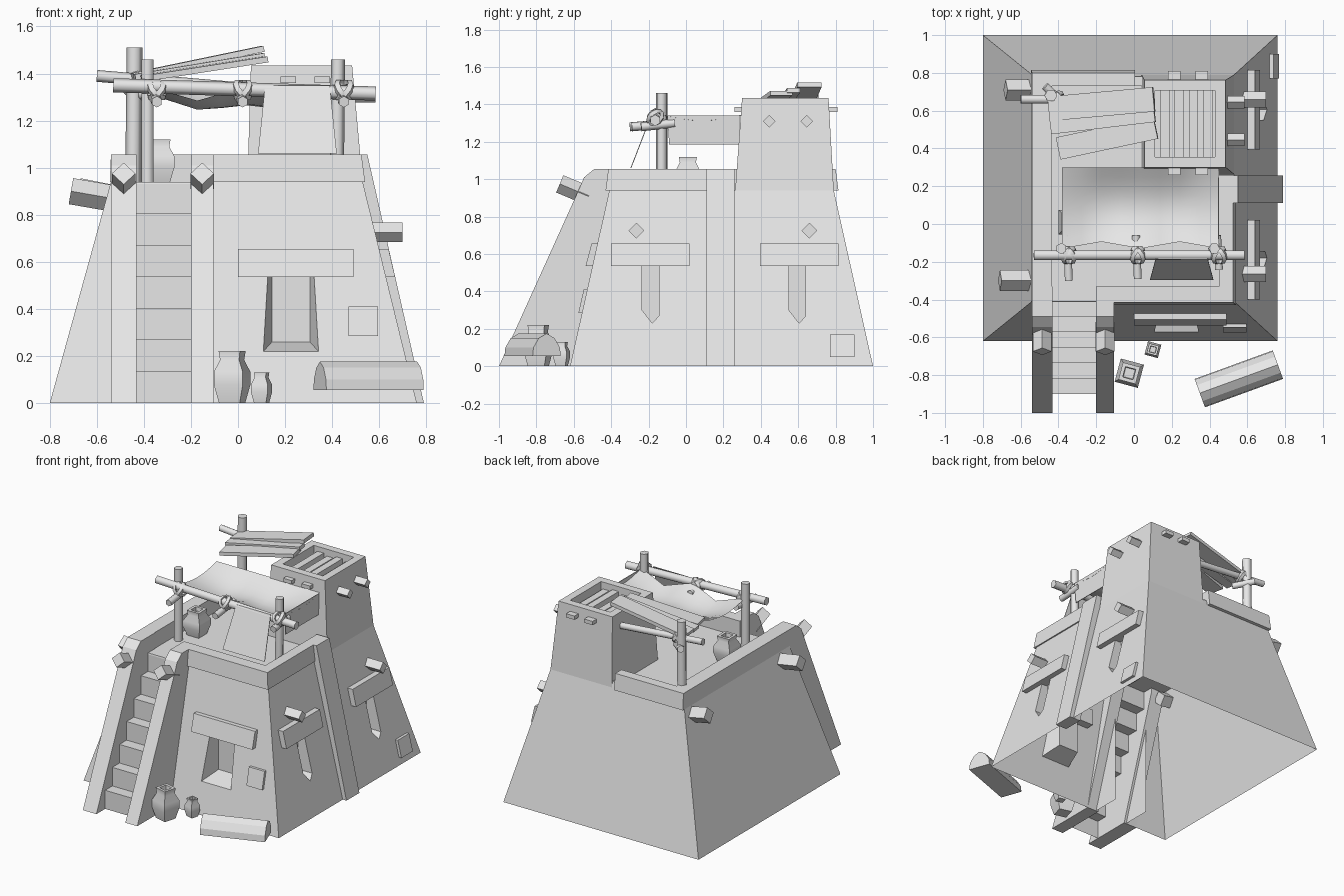
import bpy, bmesh, math
from mathutils import Vector, Matrix

if "Cube" in bpy.data.objects:
    bpy.data.objects.remove(bpy.data.objects["Cube"])

clay = bpy.data.materials.new("pale_clay")
clay.use_nodes = True
clay.diffuse_color = (0.8, 0.8, 0.8, 1)
clay.node_tree.nodes["Principled BSDF"].inputs["Base Color"].default_value = (0.8, 0.8, 0.8, 1)


def finish(name, bm, smooth=None):
    bmesh.ops.recalc_face_normals(bm, faces=bm.faces[:])
    mesh = bpy.data.meshes.new(name)
    bm.to_mesh(mesh)
    bm.free()
    mesh.materials.append(clay)
    ob = bpy.data.objects.new(name, mesh)
    bpy.context.collection.objects.link(ob)
    if smooth:
        bpy.ops.object.select_all(action='DESELECT')
        ob.select_set(True)
        bpy.context.view_layer.objects.active = ob
        bpy.ops.object.shade_smooth_by_angle(angle=math.radians(smooth))
    return ob


def loft(name, rings, smooth=None, caps=True):
    """Skin closed rings of points."""
    bm = bmesh.new()
    rows = [[bm.verts.new(p) for p in ring] for ring in rings]
    n = len(rows[0])
    for a, b in zip(rows, rows[1:]):
        for i in range(n):
            j = (i + 1) % n
            bm.faces.new((a[i], a[j], b[j], b[i]))
    if caps:
        bm.faces.new(rows[0])
        bm.faces.new(rows[-1])
    return finish(name, bm, smooth)


def rect(x0, x1, y0, y1, z):
    return [(x0, y0, z), (x1, y0, z), (x1, y1, z), (x0, y1, z)]


def block(name, low, high, z0, z1):
    return loft(name, [rect(*low, z0), rect(*high, z1)])


def prism(name, x0, x1, profile):
    """Extrude a (y, z) profile along x."""
    return loft(name, [[(x, y, z) for y, z in profile] for x in (x0, x1)])


def rod(name, a, b, r, sides=6):
    a, b = Vector(a), Vector(b)
    bm = bmesh.new()
    turn = (b - a).to_track_quat('Z', 'Y').to_matrix().to_4x4()
    bmesh.ops.create_cone(bm, cap_ends=True, segments=sides, radius1=r, radius2=r,
                          depth=(b - a).length, matrix=Matrix.Translation((a + b) / 2) @ turn)
    return finish(name, bm, 61 if sides > 4 else None)


def plank(name, a, b, width, thick):
    a, b = Vector(a), Vector(b)
    side = (b - a).cross(Vector((0, 0, 1))).normalized() * width / 2
    up = side.cross(b - a).normalized() * thick / 2
    return loft(name, [[p + side + up, p - side + up, p - side - up, p + side - up] for p in (a, b)])


def pot(name, x, y, z, r, h, turn):
    shape = [(0.72, 0), (1, 0.35), (1, 0.6), (0.66, 0.83), (0.74, 1), (0.45, 1), (0.4, 0.85)]
    rings = []
    for s, t in shape:
        rings.append([(x + r * s * 1.15 * math.cos(turn + k * math.pi / 2),
                       y + r * s * 1.15 * math.sin(turn + k * math.pi / 2), z + h * t) for k in range(4)])
    return loft(name, rings, 50)


def lashing(name, at):
    # two crossed rope coils
    for k, tilt in enumerate((-0.6, 0.6)):
        ring = Matrix.Translation(at) @ Matrix.Rotation(tilt, 4, 'Z') @ Matrix.Rotation(tilt, 4, 'Y')
        rings = []
        for i in range(11):
            a = i * math.tau / 10
            rings.append([ring @ Vector((0.018 * math.cos(q), (0.042 + 0.012 * math.sin(q)) * math.cos(a),
                                         (0.042 + 0.012 * math.sin(q)) * math.sin(a)))
                          for q in (0, math.pi / 2, math.pi, math.pi * 1.5)])
        loft(f"{name}_{k}", rings, 50, caps=False)


# Sloping main body with stair slot, window and slits cut out
FLOOR = 0.94
body = block("main_body", (-0.8, 0.76, -0.62, 1.0), (-0.54, 0.53, -0.41, 0.79), 0, FLOOR)
cutters = [block("cut_stairs", (-0.45, -0.18, -1, -0.4105), (-0.45, -0.18, -1, -0.4105), -0.1, 0.93)]


def window_ring(x0, x1, z0, y):
    return [(x0, y, z0), (x1, y, z0), (x1, y, 0.54), (x0, y, 0.54)]


cutters.append(loft("cut_window", [window_ring(0.1, 0.35, 0.21, -0.6), window_ring(0.145, 0.305, 0.26, -0.43)]))
SLITS = (-0.19, 0.595)
for c in SLITS:
    cutters.append(prism("cut_slit", 0.58, 0.85, [(c - 0.045, 0.54), (c + 0.045, 0.54), (c + 0.045, 0.27),
                                                  (c + 0.01, 0.23), (c - 0.045, 0.3)]))
for cut in cutters:
    cut.hide_render = True
    mod = body.modifiers.new("cut", 'BOOLEAN')
    mod.object, mod.solver = cut, 'EXACT'
    bpy.context.view_layer.objects.active = body
    bpy.ops.object.modifier_apply(modifier="cut")
    bpy.data.objects.remove(cut)

# The body is hollow: open its underside and the wall behind the stairs
bm = bmesh.new()
bm.from_mesh(body.data)
gone = [f for f in bm.faces if all(v.co.z < 0.001 for v in f.verts)
        or all(abs(v.co.y + 0.4105) < 0.001 for v in f.verts)]
bmesh.ops.delete(bm, geom=gone, context='FACES')
bm.to_mesh(body.data)
bm.free()

# Parapets
TOP = 1.055
block("front_parapet", (-0.11, 0.54, -0.43, -0.33), (-0.11, 0.525, -0.415, -0.33), FLOOR, TOP)
block("right_parapet", (0.45, 0.54, -0.4, 0.12), (0.45, 0.525, -0.4, 0.12), FLOOR, TOP)
block("left_parapet", (-0.545, -0.435, -0.41, 0.815), (-0.54, -0.435, -0.41, 0.8), FLOOR, TOP)
block("back_parapet", (-0.5, 0.005, 0.73, 0.815), (-0.5, 0.005, 0.73, 0.8), FLOOR, TOP)
block("back_parapet_step", (0, 0.08, 0.73, 0.79), (0, 0.08, 0.73, 0.78), FLOOR, 0.98)

# Buttress on the side wall
block("side_buttress", (0.7, 0.79, 0.11, 0.258), (0.45, 0.55, 0.11, 0.258), 0, TOP)

# Staircase between two sloping walls
for side, (x0, x1) in {"left": (-0.2, -0.105), "right": (-0.54, -0.432)}.items():
    prism(f"stair_wall_{side}", x0, x1, [(-1, 0), (-0.575, 0.94), (-0.545, 1.01), (-0.49, TOP),
                                         (-0.33, TOP), (-0.33, 0.9), (-0.62, 0)])
    xm = (x0 + x1) / 2
    rod(f"stair_beam_{side}", (xm, -0.52, 0.91), (xm, -0.675, 0.975), 0.05, 4)
bm = bmesh.new()
path = []
for k in range(7):
    path += [(-0.9 + 0.082 * k, FLOOR * k / 7), (-0.9 + 0.082 * k, FLOOR * (k + 1) / 7)]
path.append((-0.38, FLOOR))
rows = [[bm.verts.new((x, y, z)) for y, z in path] for x in (-0.44, -0.19)]
for i in range(len(path) - 1):
    bm.faces.new((rows[0][i], rows[1][i], rows[1][i + 1], rows[0][i + 1]))
finish("stair_steps", bm)

# Tower with sunken roof
loft("tower", [rect(0.04, 0.53, 0.263, 0.79, FLOOR), rect(0.055, 0.485, 0.3, 0.762, 1.435),
               rect(0.11, 0.43, 0.355, 0.708, 1.435), rect(0.11, 0.43, 0.355, 0.708, 1.36)])
for i in range(4):
    x = 0.14 + i * 0.075
    z = 1.385 if i % 2 else 1.4
    block("tower_slat", (x, x + 0.05, 0.35, 0.71), (x, x + 0.05, 0.35, 0.71), 1.35, z)
for x in (0.18, 0.325):
    for y0, y1 in ((0.26, 0.34), (0.72, 0.81)):
        block("tower_peg", (x, x + 0.067, y0, y1), (x, x + 0.067, y0, y1), 1.36, 1.387)
for y in (0.445, 0.645):
    rod("tower_beam", (0.44, y, 1.31), (0.585, y, 1.31), 0.033, 4)

# Lintels, patches and beams on the walls
block("front_lintel", (0, 0.49, -0.537, -0.44), (0, 0.49, -0.505, -0.44), 0.535, 0.655)
block("front_patch", (0.47, 0.595, -0.575, -0.5), (0.47, 0.595, -0.547, -0.5), 0.285, 0.41)
block("side_patch", (0.7, 0.768, 0.77, 0.9), (0.7, 0.738, 0.77, 0.9), 0.05, 0.17)
for y0, y1 in ((-0.4, 0.02), (0.395, 0.815)):
    block("side_lintel", (0.59, 0.668, y0, y1), (0.56, 0.64, y0, y1), 0.535, 0.655)
for y in (-0.265, 0.66):
    rod("side_beam", (0.5, y, 0.725), (0.7, y, 0.725), 0.042, 4)
for y, x in ((-0.3, -0.71), (0.71, -0.68)):
    rod("far_side_beam", (-0.48, y, 0.86), (x, y, 0.9), 0.056, 4)

# Awning frame
rod("front_post_right", (-0.385, -0.13, FLOOR), (-0.385, -0.13, 1.46), 0.03)
rod("front_post_left", (0.42, -0.13, FLOOR), (0.425, -0.13, 1.46), 0.03)
rod("back_post", (-0.445, 0.68, FLOOR), (-0.44, 0.68, 1.51), 0.034)
rod("front_pole", (-0.53, -0.165, 1.35), (0.585, -0.165, 1.315), 0.03)
rod("back_pole", (-0.6, 0.66, 1.39), (0.1, 0.66, 1.33), 0.025)
rod("back_cross_pole", (-0.47, 0.73, 1.33), (-0.36, 0.62, 1.3), 0.025)
for x, y in ((-0.345, -0.3), (0.02, -0.29), (0.45, -0.24)):
    rod("cross_pole", (x, y, 1.28), (x - 0.01, -0.06, 1.3), 0.024)
    lashing("lashing", (x, -0.165, 1.33))
lashing("back_lashing", (-0.41, 0.66, 1.37))

# Loose roof boards
plank("roof_board_back", (-0.45, 0.61, 1.39), (0.105, 0.66, 1.505), 0.13, 0.025)
plank("roof_board_middle", (-0.44, 0.51, 1.385), (0.11, 0.575, 1.475), 0.07, 0.025)
plank("roof_board_front", (-0.4, 0.40, 1.38), (0.115, 0.51, 1.46), 0.12, 0.025)

# Sagging cloth, side flap and hanging front sheet
bm = bmesh.new()
N = 8
grid = []
for i in range(N + 1):
    u = i / N
    row = []
    for j in range(N + 1):
        v = j / N
        sag = 0.08 * math.sin(math.pi * v) * (0.4 + 0.6 * math.sin(math.pi * u))
        front = 0.06 * (1 - v) * math.sin(math.tau * u) ** 2
        row.append(bm.verts.new((-0.38 + 0.83 * u, -0.13 + 0.43 * v + front * 0.6, 1.345 - sag - front)))
    grid.append(row)
for i in range(N):
    for j in range(N):
        bm.faces.new((grid[i][j], grid[i + 1][j], grid[i + 1][j + 1], grid[i][j + 1]))
finish("awning_cloth", bm, 60)
block("awning_flap", (0.44, 0.445, -0.09, 0.285), (0.445, 0.45, -0.1, 0.285), 1.185, 1.34)
block("hanging_sheet", (0.085, 0.42, -0.297, -0.292), (0.115, 0.39, -0.185, -0.18), 1.06, 1.35)

# Pots and a halved log
pot("large_pot", -0.025, -0.79, 0, 0.078, 0.22, math.radians(30))
pot("small_pot", 0.1, -0.665, 0, 0.045, 0.13, math.radians(30))
pot("roof_pot", -0.335, 0.01, FLOOR, 0.08, 0.18, math.radians(45))
log = prism("halved_log", -0.22, 0.22, [(-0.08, 0.055), (-0.075, 0.1), (-0.045, 0.15), (0, 0.175),
                                        (0.045, 0.15), (0.075, 0.1), (0.08, 0.055)])
log.matrix_world = Matrix.Translation((0.555, -0.82, 0)) @ Matrix.Rotation(math.radians(20), 4, 'Z')
